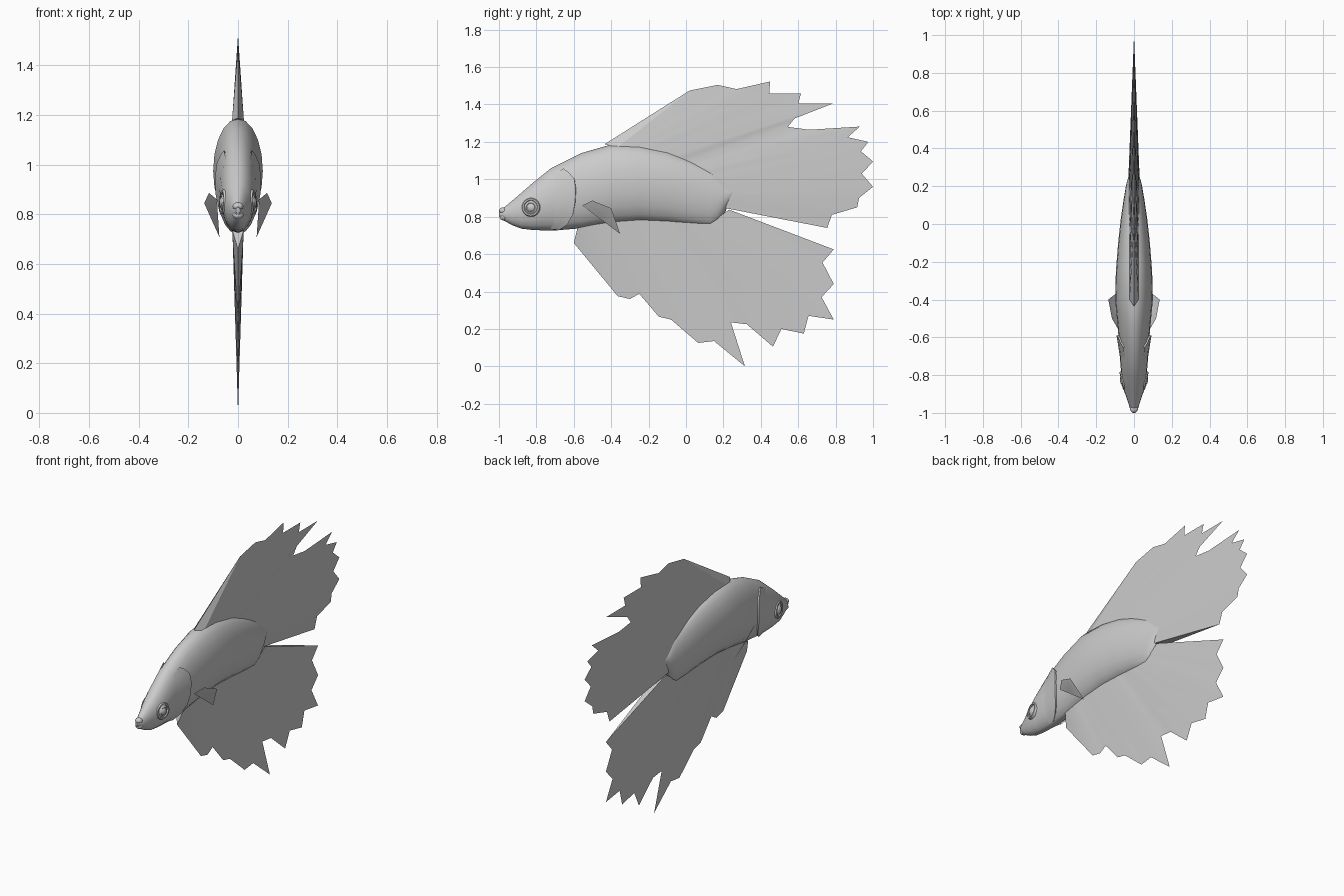
import bpy, bmesh, math
from mathutils import Vector

if "Cube" in bpy.data.objects:
    bpy.data.objects.remove(bpy.data.objects["Cube"])

grey = bpy.data.materials.new("soft grey")
grey.use_nodes = True
COLOUR = (0.6, 0.6, 0.6, 1)
grey.diffuse_color = COLOUR
grey.node_tree.nodes["Principled BSDF"].inputs["Base Color"].default_value = COLOUR


def finish(name, bm, angle=35):
    """Turn a bmesh into a named, shaded object."""
    bmesh.ops.recalc_face_normals(bm, faces=bm.faces)
    mesh = bpy.data.meshes.new(name)
    bm.to_mesh(mesh)
    bm.free()
    mesh.materials.append(grey)
    ob = bpy.data.objects.new(name, mesh)
    bpy.context.collection.objects.link(ob)
    bpy.ops.object.select_all(action='DESELECT')
    ob.select_set(True)
    bpy.context.view_layer.objects.active = ob
    bpy.ops.object.shade_smooth_by_angle(angle=math.radians(angle))
    return ob


def bridge(bm, a, b, closed=False):
    n = len(a)
    for i in range(n if closed else n - 1):
        j = (i + 1) % n
        bm.faces.new((a[i], a[j], b[j], b[i]))


# Body stations: y, top z, bottom z, half width
BODY = [(-1.0, .828, .803, .008), (-.975, .848, .78, .022), (-.93, .885, .755, .036),
        (-.88, .928, .736, .054), (-.82, .98, .729, .065), (-.72, 1.06, .725, .074),
        (-.56, 1.14, .738, .085), (-.40, 1.186, .764, .1), (-.25, 1.18, .775, .096),
        (-.1, 1.15, .768, .084), (.02, 1.105, .757, .071), (.13, 1.055, .746, .055),
        (.17, 1.03, .77, .048), (.21, .99, .825, .041), (.25, .945, .92, .03)]


def surface(y, ang, grow=0.0):
    """Point on the body; ang 0 points sideways, 90 degrees up."""
    for p, q in zip(BODY, BODY[1:]):
        if y <= q[0]:
            break
    t = (y - p[0]) / (q[0] - p[0])
    top, low, w = (p[k] + (q[k] - p[k]) * t for k in (1, 2, 3))
    return Vector(((w + grow) * math.cos(ang), y,
                   (top + low) / 2 + ((top - low) / 2 + grow) * math.sin(ang)))


bm = bmesh.new()
SIDES = 20
rings = [[bm.verts.new(surface(s[0], math.tau * i / SIDES)) for i in range(SIDES)] for s in BODY]
for a, b in zip(rings, rings[1:]):
    bridge(bm, a, b, True)
bm.faces.new(rings[0])
bm.faces.new(rings[-1])
finish("body", bm, 50)


def along(path, t):
    """Point at fraction t of a list of points."""
    f = t * (len(path) - 1)
    i = min(int(f), len(path) - 2)
    return Vector(path[i]).lerp(Vector(path[i + 1]), f - i)


def wedge_fin(name, root, rim):
    """Fin that is thick at the root (y, z, half thickness) and sharp at the rim (y, z)."""
    bm = bmesh.new()
    n = len(rim) - 1
    edge = [bm.verts.new((0, y, z)) for y, z in rim]
    walls = []
    for side in (1, -1):
        pts = [along(root, i / n) for i in range(n + 1)]
        wall = [bm.verts.new((side * p.z, p.x, p.y)) for p in pts]
        bridge(bm, wall, edge)
        walls.append(wall)
    for k in (0, -1):
        bm.faces.new((walls[0][k], edge[k], walls[1][k]))
    finish(name, bm, 20)


# Back fin flowing into the tail, with a ragged rim
wedge_fin("back_and_tail_fin",
          [(-.40, 1.178, .024), (-.25, 1.172, .024), (-.1, 1.135, .024), (.03, 1.07, .026),
           (.13, 1.0, .03), (.2, .93, .032), (.215, .845, .028)],
          [(-.435, 1.188), (.02, 1.475), (.17, 1.505), (.27, 1.482), (.45, 1.523), (.445, 1.46),
           (.615, 1.46), (.6, 1.405), (.785, 1.405), (.58, 1.325), (.545, 1.28), (.66, 1.265),
           (.93, 1.282), (.865, 1.225), (.975, 1.2), (.935, 1.15), (1.0, 1.095), (.94, 1.03),
           (1.0, .96), (.925, .9), (.915, .85), (.78, .81), (.755, .74)])

# Long belly fin with a ragged rim
wedge_fin("belly_fin",
          [(-.58, .74, .024), (-.42, .772, .024), (-.25, .785, .024), (-.08, .777, .024),
           (.05, .765, .024), (.13, .765, .024), (.23, .838, .024)],
          [(-.6, .66), (-.365, .375), (-.3, .36), (-.25, .388), (-.145, .265), (-.08, .25),
           (.065, .125), (.15, .135), (.315, 0), (.24, .235), (.325, .225), (.465, .105),
           (.51, .2), (.63, .175), (.655, .27), (.79, .25), (.725, .37), (.79, .44),
           (.73, .555), (.79, .625)])


def disc(bm, rings):
    """Lathe (radius, height) pairs around the local z axis."""
    loops = [[bm.verts.new((r * math.cos(math.tau * i / 24), r * math.sin(math.tau * i / 24), h))
              for i in range(24)] for r, h in rings]
    for a, b in zip(loops, loops[1:]):
        bridge(bm, a, b, True)
    bm.faces.new(loops[-1])


for side, label in ((1, "left"), (-1, "right")):
    # Side fin: a thin fan standing off the body
    bm = bmesh.new()
    pts = [(.085, -.555, .86), (.117, -.5, .886), (.136, -.40, .845), (.075, -.352, .708)]
    v = [bm.verts.new((side * x, y, z)) for x, y, z in pts]
    mid = bm.verts.new((side * .092, -.46, .80))
    for a, b in zip(v, v[1:] + v[:1]):
        bm.faces.new((a, b, mid))
    finish(label + "_side_fin", bm)

    # Gill cover: follows the body and lifts at its rear edge
    bm = bmesh.new()
    rows = []
    rear = [(50, -.655), (38, -.63), (22, -.598), (5, -.59), (-15, -.593),
            (-35, -.605), (-55, -.635), (-72, -.68)]
    for deg, y in rear:
        a = math.radians(deg)
        pts = [surface(-.76, a, -.004), surface((y - .72) / 2, a, .004),
               surface(y, a, .010), surface(y + .004, a, -.01)]
        rows.append([bm.verts.new((side * p.x, p.y, p.z)) for p in pts])
    for a, b in zip(rows, rows[1:]):
        bridge(bm, a, b)
    finish(label + "_gill_cover", bm, 40)

    # Eye: raised socket ring, groove and domed pupil
    bm = bmesh.new()
    disc(bm, [(.05, -.02), (.05, .004), (.046, .010), (.038, .010), (.035, .004), (.028, .009),
              (.024, .013), (.021, .011), (.012, .016), (.004, .018)])
    eye = finish(label + "_eye", bm, 40)
    eye.location = (side * .057, -.828, .85)
    eye.rotation_euler = Vector((side, -.2, .05)).to_track_quat('Z', 'Y').to_euler()

# Lips
for name, y, z in (("upper_lip", -.978, .832), ("lower_lip", -.974, .797)):
    bm = bmesh.new()
    bmesh.ops.create_uvsphere(bm, u_segments=12, v_segments=8, radius=1)
    bmesh.ops.scale(bm, vec=(.022, .022, .017), verts=bm.verts)
    bmesh.ops.translate(bm, vec=(0, y, z), verts=bm.verts)
    finish(name, bm, 60)
